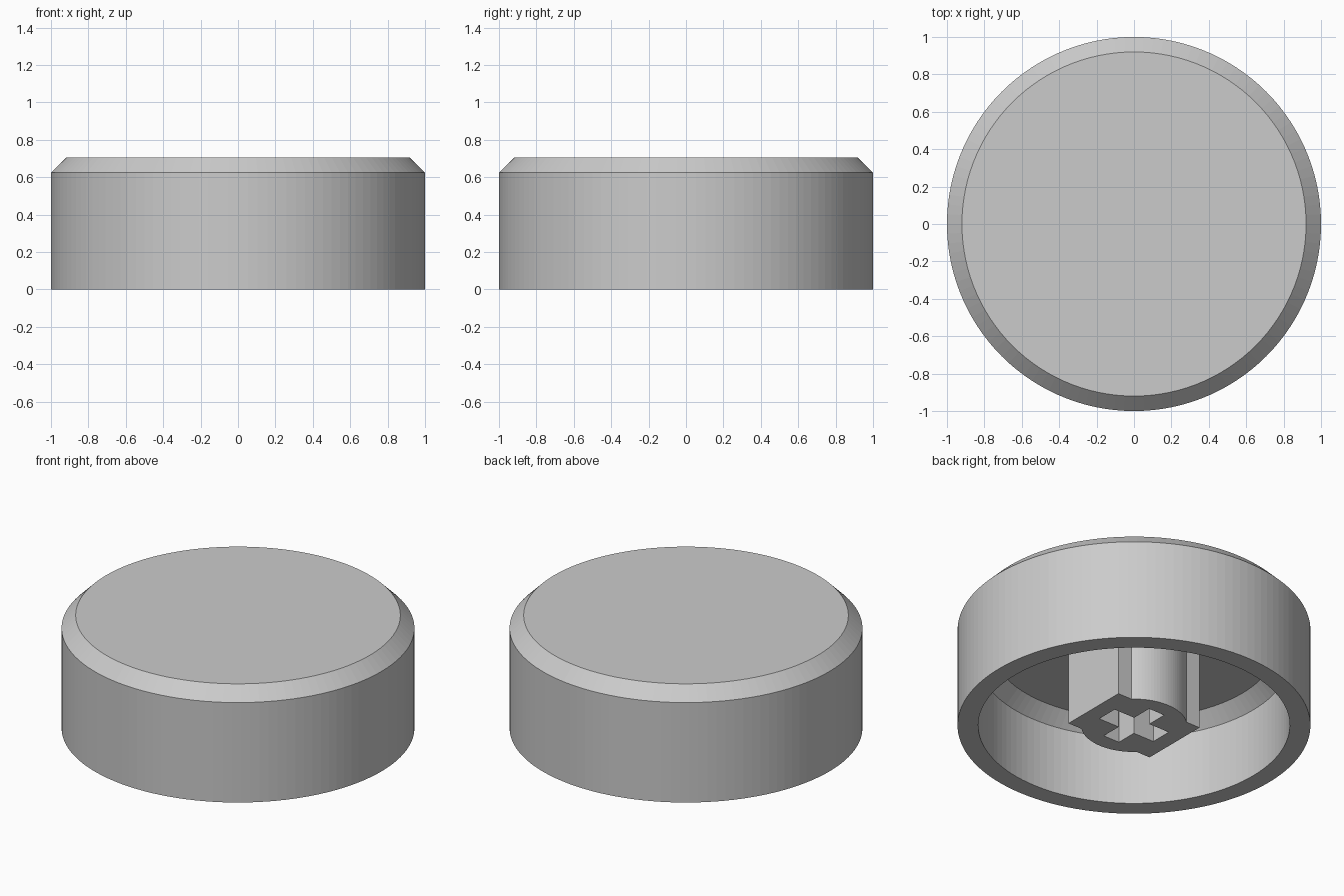
import bpy, bmesh, math
from mathutils import Vector, Matrix

cube = bpy.data.objects.get("Cube")
if cube:
    bpy.data.objects.remove(cube, do_unlink=True)

# One plain grey plastic
grey = bpy.data.materials.new("grey plastic")
grey.use_nodes = True
grey.diffuse_color = (0.6, 0.6, 0.6, 1)
grey.node_tree.nodes["Principled BSDF"].inputs["Base Color"].default_value = (0.6, 0.6, 0.6, 1)

SEGMENTS = 120
RADIUS, HEIGHT, CHAMFER = 1.0, 0.705, 0.08
INNER, CEILING = 0.883, 0.51


def finish(name, bm):
    bmesh.ops.recalc_face_normals(bm, faces=bm.faces)
    mesh = bpy.data.meshes.new(name)
    bm.to_mesh(mesh)
    bm.free()
    mesh.materials.append(grey)
    obj = bpy.data.objects.new(name, mesh)
    bpy.context.collection.objects.link(obj)
    return obj


def lathe(name, profile):
    bm = bmesh.new()
    verts = [bm.verts.new((r, 0, z)) for r, z in profile]
    edges = [bm.edges.new(pair) for pair in zip(verts, verts[1:])]
    bmesh.ops.spin(bm, geom=verts + edges, axis=(0, 0, 1), cent=(0, 0, 0),
                   angle=math.tau, steps=SEGMENTS, use_merge=True)
    bmesh.ops.remove_doubles(bm, verts=bm.verts, dist=1e-4)
    return finish(name, bm)


def prism(name, outline, bottom, top):
    bm = bmesh.new()
    face = bm.faces.new([bm.verts.new((x, y, bottom)) for x, y in outline])
    out = bmesh.ops.extrude_face_region(bm, geom=[face], use_keep_orig=True)
    moved = [v for v in out["geom"] if isinstance(v, bmesh.types.BMVert)]
    bmesh.ops.translate(bm, verts=moved, vec=(0, 0, top - bottom))
    return finish(name, bm)


# Hollow round cap with chamfers outside and inside
lathe("cap_shell", [
    (0, HEIGHT), (RADIUS - CHAMFER, HEIGHT), (RADIUS, HEIGHT - CHAMFER),
    (RADIUS, 0), (INNER, 0),
    (INNER, CEILING - CHAMFER), (INNER - CHAMFER, CEILING), (0, CEILING)])

# Mounting stem: a round post merged with a rectangular block
POST, HALF_WIDTH = 0.3, 0.22
start = math.asin(HALF_WIDTH / POST)
arc_steps = 24
half = [(POST, HALF_WIDTH)]
for i in range(arc_steps + 1):
    a = start + (math.pi - 2 * start) * i / arc_steps
    half.append((POST * math.cos(a), POST * math.sin(a)))
half.append((-POST, HALF_WIDTH))
stem = prism("mounting_stem", half + [(-x, -y) for x, y in half], 0, CEILING + 0.03)

# Cross-shaped socket cut up into the stem
ARM, WIDE, NARROW = 0.2, 0.068, 0.056
quarter = [(ARM, WIDE), (NARROW, WIDE), (NARROW, ARM)]
upper = quarter + [(-x, y) for x, y in reversed(quarter)]
cutter = prism("socket_cutter", upper + [(-x, -y) for x, y in upper], -0.1, 0.42)
cutter.hide_render = True
cut = stem.modifiers.new("socket", "BOOLEAN")
cut.operation = "DIFFERENCE"
cut.solver = "EXACT"
cut.object = cutter
bpy.context.view_layer.objects.active = stem
bpy.ops.object.modifier_apply(modifier=cut.name)
bpy.data.objects.remove(cutter, do_unlink=True)
